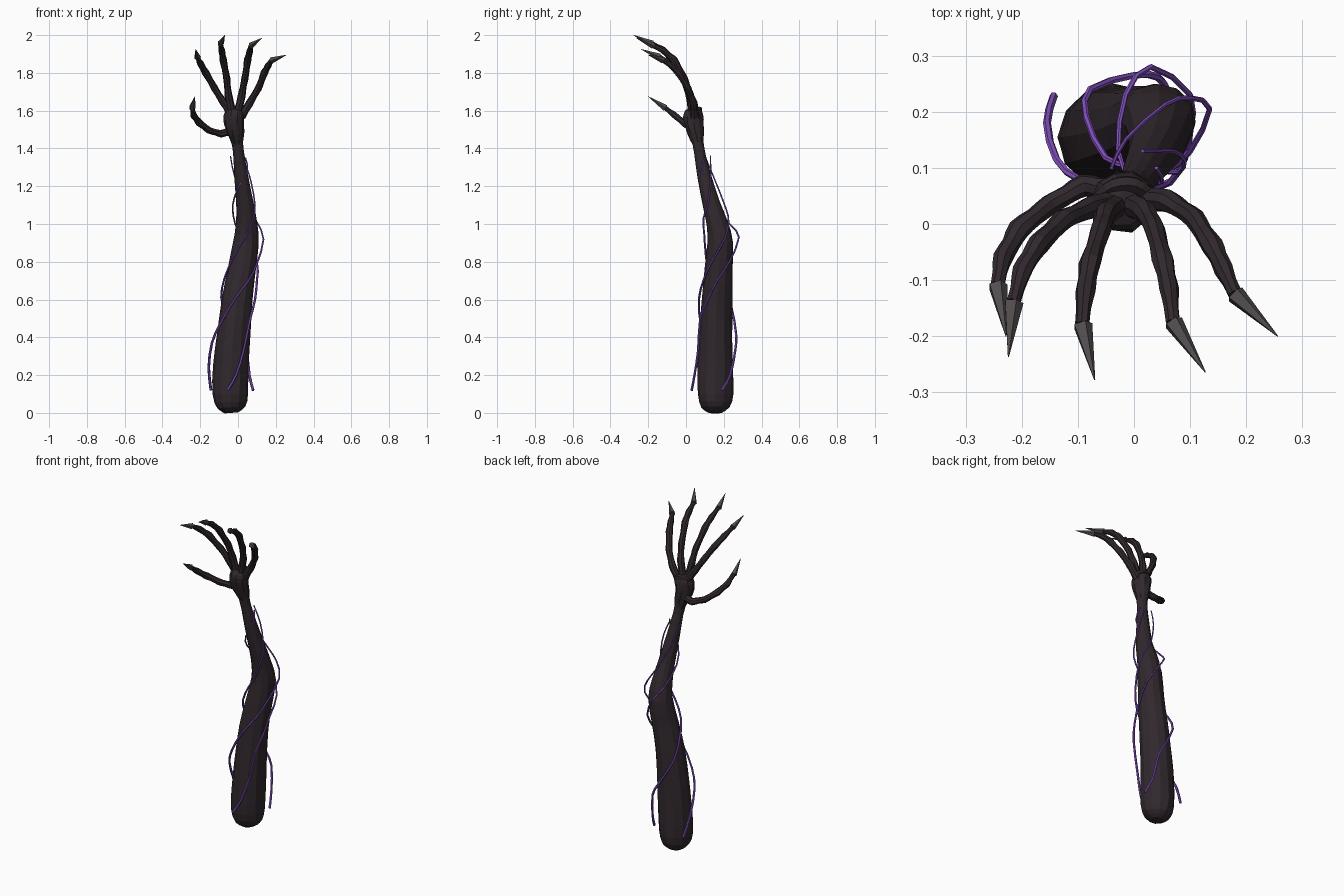
import bpy, bmesh, math
from mathutils import Vector


def material(name, rgb):
    m = bpy.data.materials.new(name)
    m.diffuse_color = (*rgb, 1)
    return m


SKIN = material("dark_skin", (0.030, 0.021, 0.026))
CLAW = material("claw_grey", (0.085, 0.075, 0.080))
VINE = material("vine_purple", (0.235, 0.085, 0.55))


def smooth_path(keys, steps):
    """Catmull-Rom through (x, y, z, radius) keys."""
    keys = [Vector(k) for k in keys]
    ext = [keys[0] * 2 - keys[1]] + keys + [keys[-1] * 2 - keys[-2]]
    out = []
    for a, b, c, d in zip(ext, ext[1:], ext[2:], ext[3:]):
        for i in range(steps):
            t = i / steps
            out.append(0.5 * (2 * b + (c - a) * t + (2 * a - 5 * b + 4 * c - d) * t ** 2
                              + (3 * b - a - 3 * c + d) * t ** 3))
    return out + [keys[-1]]


def tube(name, keys, mat, sides=10, steps=3, wobble=0.0):
    """Sweep a ring along a path, with the radius taken from each key."""
    path = smooth_path(keys, steps)
    pts = [p.to_3d() for p in path]
    bm = bmesh.new()
    rings, side = [], Vector((1, 0, 0))
    for i, p in enumerate(pts):
        tangent = (pts[min(i + 1, len(pts) - 1)] - pts[max(i - 1, 0)]).normalized()
        side = (side - tangent * side.dot(tangent)).normalized()
        up = tangent.cross(side)
        ring = []
        for k in range(sides):
            a = 2 * math.pi * k / sides
            r = max(path[i][3], 0.001) * (1 + wobble * math.sin(3 * a + i * 0.9))
            ring.append(bm.verts.new(p + (side * math.cos(a) + up * math.sin(a)) * r))
        rings.append(ring)
    for r0, r1 in zip(rings, rings[1:]):
        for k in range(sides):
            n = (k + 1) % sides
            bm.faces.new((r0[k], r0[n], r1[n], r1[k]))
    bm.faces.new(rings[0][::-1])
    bm.faces.new(rings[-1])
    bmesh.ops.recalc_face_normals(bm, faces=bm.faces)
    mesh = bpy.data.meshes.new(name)
    bm.to_mesh(mesh)
    bm.free()
    mesh.materials.append(mat)
    ob = bpy.data.objects.new(name, mesh)
    bpy.context.collection.objects.link(ob)
    return ob


# Forearm and upper arm, bent at the elbow
tube("arm", [
    (-.035, .155, .0, .035), (-.037, .155, .03, .075), (-.04, .155, .1, .094),
    (-.036, .155, .25, .094), (-.026, .157, .4, .089), (-.005, .163, .6, .081),
    (.022, .172, .76, .074), (.042, .183, .9, .068), (.044, .165, 1.0, .057),
    (.038, .135, 1.1, .047), (.018, .098, 1.25, .037), (.002, .072, 1.38, .029),
    (-.008, .058, 1.46, .032)], SKIN, sides=12, steps=2, wobble=0.025)

# Palm, flaring up to the knuckles
tube("palm", [
    (-.003, .066, 1.42, .028), (-.012, .052, 1.48, .044), (-.02, .042, 1.53, .052),
    (-.02, .04, 1.57, .055), (-.018, .042, 1.6, .044), (-.016, .042, 1.615, .015)],
    SKIN, sides=10, steps=2, wobble=0.05)

# Digits: joint positions from base to claw root, then the claw tip
digits = {
    "thumb": ([(-.04, .06, 1.49), (-.09, .068, 1.478), (-.15, .035, 1.495),
               (-.205, -.01, 1.535), (-.234, -.06, 1.575), (-.243, -.11, 1.615)],
              (-.228, -.2, 1.675)),
    "first_finger": ([(-.035, .04, 1.58), (-.08, .028, 1.65), (-.125, .008, 1.72),
                      (-.17, -.035, 1.80), (-.2, -.085, 1.85), (-.215, -.14, 1.885)],
                     (-.224, -.237, 1.925)),
    "second_finger": ([(-.03, .035, 1.58), (-.05, .018, 1.68), (-.06, -.012, 1.77),
                       (-.078, -.07, 1.87), (-.087, -.12, 1.92), (-.092, -.18, 1.955)],
                      (-.07, -.278, 2.0)),
    "third_finger": ([(-.005, .035, 1.58), (.02, .022, 1.68), (.036, -.008, 1.77),
                      (.052, -.065, 1.87), (.062, -.115, 1.915), (.07, -.175, 1.945)],
                     (.127, -.264, 1.985)),
    "fourth_finger": ([(.015, .045, 1.57), (.062, .04, 1.64), (.108, .01, 1.72),
                       (.14, -.04, 1.80), (.16, -.08, 1.84), (.18, -.125, 1.868)],
                      (.256, -.2, 1.895)),
}
radii = (.026, .021, .019, .020, .018, .013)
for name, (joints, tip) in digits.items():
    # Knobbly digit: bulge at each joint, slimmer in between
    keys = []
    for i, (p, r) in enumerate(zip(joints, radii)):
        keys.append((*p, r))
        if i < 5:
            mid = (Vector(p) + Vector(joints[i + 1])) / 2
            keys.append((*mid, (r + radii[i + 1]) / 2 * 0.87))
    tube(name, keys, SKIN, sides=8, steps=2, wobble=0.04)
    # Pointed claw, a little wider than the fingertip
    root, end = Vector(joints[-1]), Vector(tip)
    tube(name + "_claw", [(*root, .018), (*end, .001)], CLAW, sides=5, steps=1)

# Knuckle ridge at the back of the hand
tube("knuckle_ridge", [(-.06, .05, 1.59, .012), (-.035, .068, 1.605, .015),
                       (0, .07, 1.605, .015), (.03, .05, 1.59, .012)], SKIN, sides=6)

# Three vines winding up around the arm
vines = [
    [(-.143, .228, .12), (-.155, .18, .24), (-.138, .115, .37), (-.095, .078, .47),
     (-.02, .068, .6), (.055, .092, .7), (.1, .13, .79), (.135, .205, .92),
     (.1, .225, 1.01), (.055, .212, 1.08), (-.015, .15, 1.24), (-.04, .1, 1.36)],
    [(-.055, .03, .12), (-.01, .045, .2), (.03, .064, .33), (.065, .075, .5),
     (.09, .115, .6), (.1, .165, .7), (.1, .23, .8), (.03, .28, .93),
     (-.015, .23, 1.0), (-.028, .13, 1.1), (0, .075, 1.19), (.05, .075, 1.28),
     (.04, .1, 1.35)],
    [(.08, .19, .12), (.06, .235, .2), (.042, .262, .34), (0, .265, .42),
     (-.078, .24, .56), (-.085, .19, .66), (-.05, .118, .77), (.0, .102, .87),
     (.045, .097, .94), (.08, .092, 1.03), (.09, .115, 1.1), (.07, .13, 1.22),
     (.045, .13, 1.3), (.015, .13, 1.36)],
]
for n, pts in enumerate(vines):
    keys = [(*p, .0075 - .004 * i / (len(pts) - 1)) for i, p in enumerate(pts)]
    tube(f"vine_{n + 1}", keys, VINE, sides=6, steps=2)
